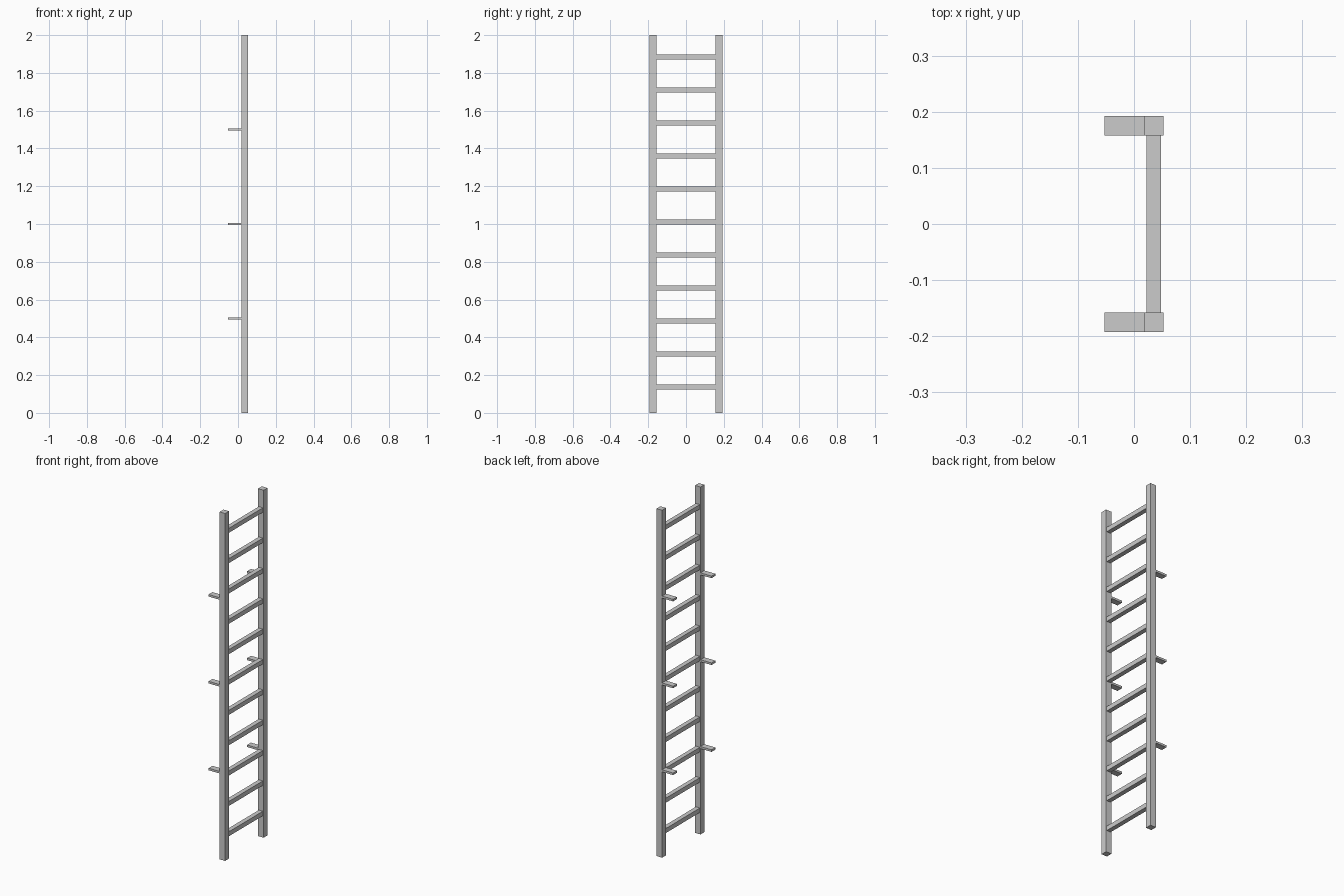
import bpy

if "Cube" in bpy.data.objects:
    bpy.data.objects.remove(bpy.data.objects["Cube"])

RAIL = 0.035      # square rail section
RAIL_X = 0.035    # rail centre line
RAIL_Y = 0.175


def box(name, center, size):
    bpy.ops.mesh.primitive_cube_add(size=1, location=center)
    ob = bpy.context.object
    ob.name = name
    ob.scale = size
    bpy.ops.object.transform_apply(location=False, rotation=False, scale=True)
    return ob


for side, s in (("left", -1), ("right", 1)):
    # Upright rails
    box(f"rail_{side}", (RAIL_X, s * RAIL_Y, 1.0), (RAIL, RAIL, 2.0))
    # Wall brackets behind each rail
    for i in range(3):
        box(f"wall_bracket_{side}_{i + 1}", (-0.0175, s * RAIL_Y, 0.5 * (i + 1)),
            (0.07, RAIL, 0.012))

# Evenly spaced square rungs between the rails
for i in range(11):
    box(f"rung_{i + 1}", (RAIL_X, 0, 0.138 + i * 0.1747),
        (0.026, 2 * RAIL_Y - RAIL, 0.026))
